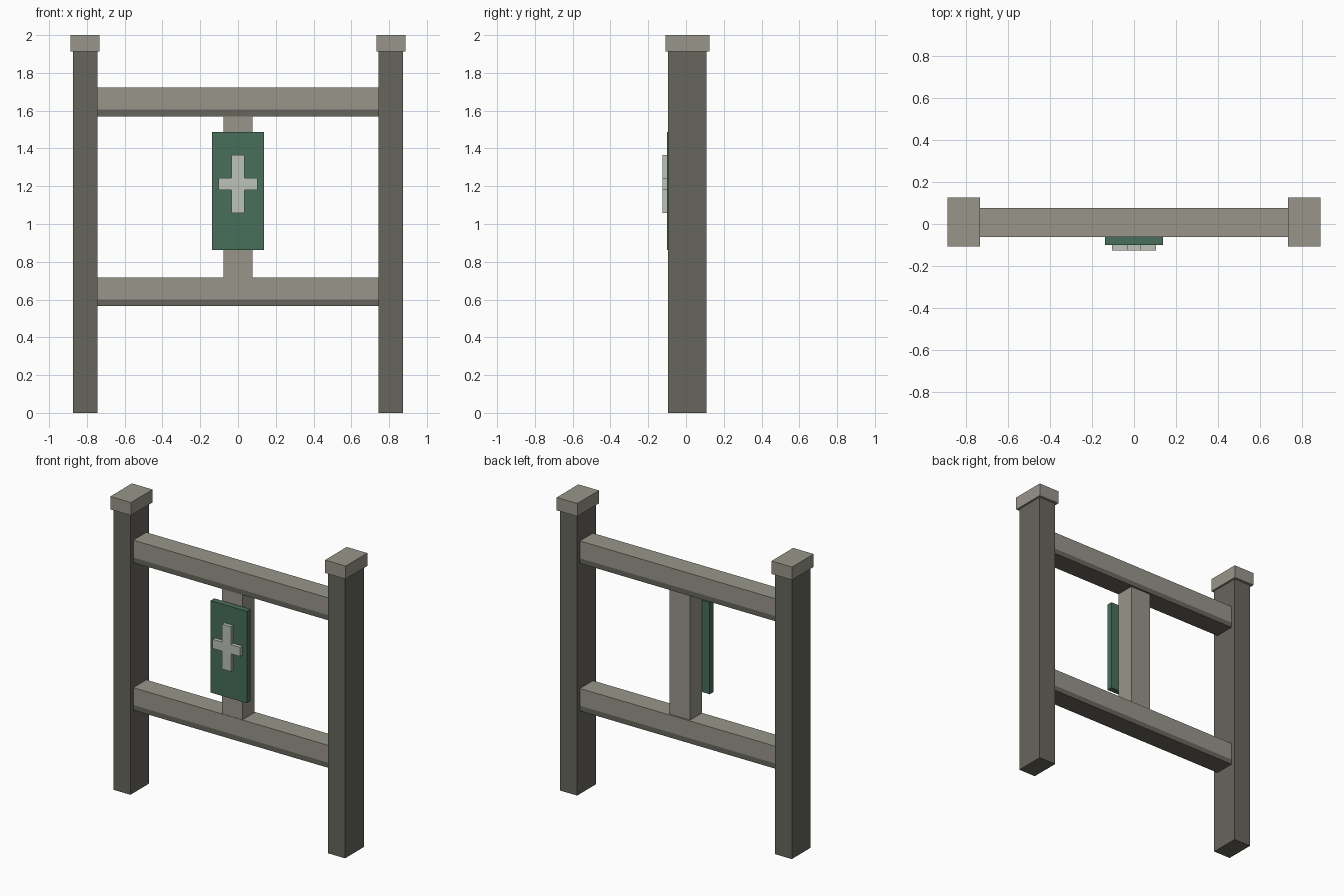
import bpy, bmesh

cube = bpy.data.objects.get("Cube")
if cube:
    bpy.data.objects.remove(cube, do_unlink=True)


def material(name, rgb):
    # 8-bit display colour to linear
    lin = [((c / 255 + 0.055) / 1.055) ** 2.4 for c in rgb]
    m = bpy.data.materials.new(name)
    m.use_nodes = True
    m.diffuse_color = (*lin, 1)
    m.node_tree.nodes["Principled BSDF"].inputs["Base Color"].default_value = (*lin, 1)
    return m


light_wood = material("light weathered wood", (152, 150, 138))
dark_wood = material("dark weathered wood", (103, 102, 92))
green = material("green paint", (72, 110, 90))
pale = material("pale paint", (188, 194, 184))


def add_object(name, bm, mat):
    bmesh.ops.recalc_face_normals(bm, faces=bm.faces)
    mesh = bpy.data.meshes.new(name)
    bm.to_mesh(mesh)
    bm.free()
    mesh.materials.append(mat)
    obj = bpy.data.objects.new(name, mesh)
    bpy.context.collection.objects.link(obj)
    return obj


def box(name, x, y, z, mat):
    """Box between the given (low, high) limits on each axis."""
    bm = bmesh.new()
    bmesh.ops.create_cube(bm, size=1)
    for v in bm.verts:
        v.co = [lim[0] if c < 0 else lim[1] for c, lim in zip(v.co, (x, y, z))]
    return add_object(name, bm, mat)


# Two posts with caps
for side, s in (("left", 1), ("right", -1)):
    box(side + "_post", sorted((s * 0.745, s * 0.873)), (-0.094, 0.108), (0, 1.912), dark_wood)
    box(side + "_post_cap", sorted((s * 0.732, s * 0.887)), (-0.108, 0.125), (1.912, 2), light_wood)

# Rails, each with a dark lower strip
for name, z in (("lower", 0.565), ("upper", 1.57)):
    box(name + "_rail_strip", (-0.745, 0.745), (-0.063, 0.077), (z, z + 0.035), dark_wood)
    box(name + "_rail", (-0.745, 0.745), (-0.063, 0.077), (z + 0.035, z + 0.153), light_wood)

# Centre upright and the sign board on its front
box("centre_upright", (-0.077, 0.077), (-0.06, 0.065), (0.718, 1.57), light_wood)
box("sign_board", (-0.137, 0.137), (-0.1, -0.06), (0.862, 1.488), green)

# Raised cross: one quarter of the outline mirrored round, then extruded
arm_x, arm_z, half_x, half_z = 0.104, 0.153, 0.034, 0.031
quarter = [(arm_x, half_z), (half_x, half_z), (half_x, arm_z)]
outline = []
for sx, sz in ((1, 1), (-1, 1), (-1, -1), (1, -1)):
    outline += [(sx * x, sz * z) for x, z in quarter[::sx * sz]]
bm = bmesh.new()
face = bm.faces.new([bm.verts.new((x, -0.1, 1.212 + z)) for x, z in outline])
ext = bmesh.ops.extrude_face_region(bm, geom=[face], use_keep_orig=True)
front = [g for g in ext["geom"] if isinstance(g, bmesh.types.BMVert)]
bmesh.ops.translate(bm, verts=front, vec=(0, -0.025, 0))
add_object("raised_cross", bm, pale)
